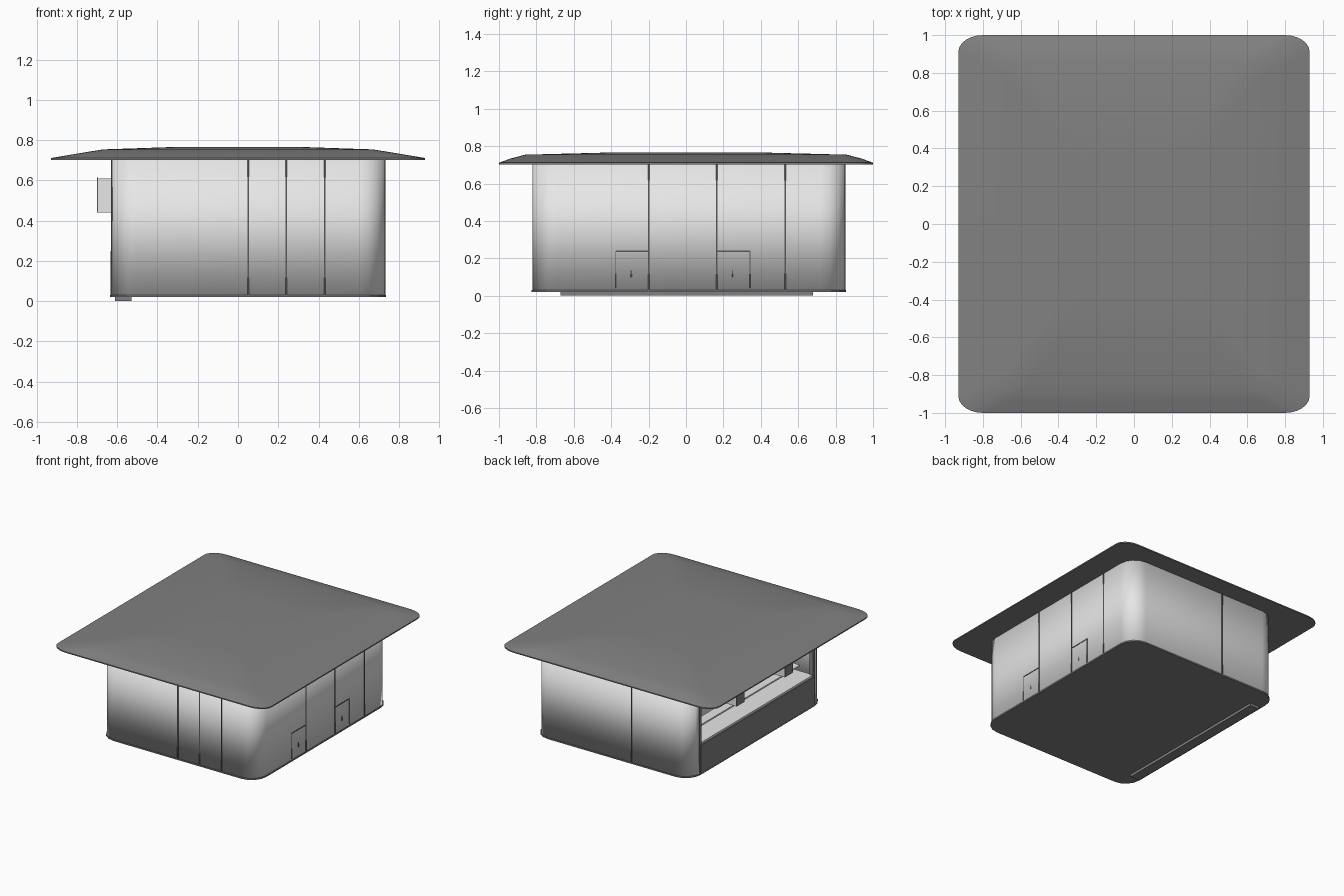
import bpy, bmesh, math

old = bpy.data.objects.get("Cube")
if old:
    bpy.data.objects.remove(old, do_unlink=True)


def material(name, grey):
    m = bpy.data.materials.new(name)
    m.use_nodes = True
    col = (grey, grey, grey, 1)
    m.diffuse_color = col
    m.node_tree.nodes["Principled BSDF"].inputs["Base Color"].default_value = col
    return m


LIGHT = material("light grey wall", 0.8)
DARK = material("dark grey roof", 0.22)
SEAM = material("seam grey", 0.1)

# Body extents
X0, X1, Y0, Y1 = -0.63, 0.73, -0.82, 0.85
Z0, Z1, R = 0.02, 0.705, 0.13


def finish(name, bm, mat, smooth=None):
    bmesh.ops.recalc_face_normals(bm, faces=bm.faces)
    me = bpy.data.meshes.new(name)
    bm.to_mesh(me)
    bm.free()
    ob = bpy.data.objects.new(name, me)
    bpy.context.collection.objects.link(ob)
    me.materials.append(mat)
    if smooth:
        bpy.ops.object.select_all(action='DESELECT')
        ob.select_set(True)
        bpy.context.view_layer.objects.active = ob
        bpy.ops.object.shade_smooth_by_angle(angle=math.radians(smooth))
    return ob


def box(name, x, y, z, mat):
    bm = bmesh.new()
    bmesh.ops.create_cube(bm, size=1)
    for v in bm.verts:
        for i, (a, b) in enumerate((x, y, z)):
            v.co[i] = (a + b) / 2 + v.co[i] * (b - a)
    return finish(name, bm, mat)


def rounded(x0, x1, y0, y1, rx, ry, seg):
    """Rounded rectangle, starting at the left wall's front end, anticlockwise."""
    pts = []
    corners = ((x0 + rx, y0 + ry), (x1 - rx, y0 + ry), (x1 - rx, y1 - ry), (x0 + rx, y1 - ry))
    for k, (cx, cy) in enumerate(corners):
        for i in range(seg + 1):
            a = math.pi + (k + i / seg) * math.pi / 2
            pts.append((cx + rx * math.cos(a), cy + ry * math.sin(a)))
    return pts


def loft(name, rings, mat, smooth=None):
    """Skin (outline, height) rings and cap both ends."""
    bm = bmesh.new()
    loops = [[bm.verts.new((x, y, z)) for x, y in pts] for pts, z in rings]
    n = len(loops[0])
    for a, b in zip(loops, loops[1:]):
        for i in range(n):
            j = (i + 1) % n
            bm.faces.new((a[i], a[j], b[j], b[i]))
    bm.faces.new(loops[0])
    bm.faces.new(loops[-1])
    return finish(name, bm, mat, smooth)


# Roof: thin rim, sloping eaves, almost flat crown
roof_rings = [(rounded(-w, w, -d, d, rx, ry, 6), z) for w, d, rx, ry, z in (
    (0.93, 1.0, 0.13, 0.09, 0.702),
    (0.93, 1.0, 0.13, 0.09, 0.711),
    (0.8, 0.94, 0.12, 0.09, 0.733),
    (0.67, 0.86, 0.1, 0.08, 0.754),
    (0.32, 0.4, 0.06, 0.06, 0.766))]
loft("roof", roof_rings, DARK, 40)

# Floor slab with a narrow rim, and the runner beneath it
e = 0.005
slab = rounded(X0 - e, X1 + e, Y0 - e, Y1 + e, R, R, 4)
loft("floor_slab", [(slab, Z0), (slab, Z0 + 0.01)], DARK)
box("floor_runner", (-0.61, -0.53), (-0.67, 0.68), (0, Z0), DARK)

# Walls: one strip around the body, open on the serving side
bm = bmesh.new()
path = rounded(X0, X1, Y0, Y1, R, R, 4)
low = [bm.verts.new((x, y, Z0 + 0.008)) for x, y in path]
top = [bm.verts.new((x, y, Z1)) for x, y in path]
for i in range(len(path) - 1):
    bm.faces.new((low[i], low[i + 1], top[i + 1], top[i]))
walls = finish("walls", bm, LIGHT, 20)
mod = walls.modifiers.new("thickness", 'SOLIDIFY')
mod.thickness = 0.025
mod.offset = -1

# Serving side: counter front, shelf, lintel and posts
OY0, OY1 = Y0 + R, Y1 - R
box("counter_front", (X0 - 0.004, X0 + 0.02), (OY0, OY1), (0.03, 0.25), DARK)
box("counter_shelf", (X0 + 0.005, X0 + 0.2), (OY0, OY1), (0.25, 0.265), LIGHT)
box("back_shelf", (X0 + 0.12, X0 + 0.2), (OY0, OY1), (0.3, 0.312), LIGHT)
box("lintel", (X0, X0 + 0.025), (OY0, OY1), (0.6, Z1), LIGHT)
for name, y in (("front_post", OY0), ("back_post", OY1)):
    box(name, (X0 - 0.002, X0 + 0.03), (y - 0.012, y + 0.012), (0.03, Z1), DARK)

# Brackets projecting over the counter, with dark face plates
for i, y in enumerate((-0.28, 0.32)):
    box(f"bracket_{i + 1}", (-0.695, X0 + 0.02), (y - 0.05, y + 0.05), (0.44, 0.61), LIGHT)
    box(f"bracket_plate_{i + 1}", (-0.7, -0.695), (y - 0.05, y + 0.05), (0.44, 0.615), DARK)

# Vertical panel seams
P, W = 0.002, 0.004
for i, x in enumerate((0.05, 0.24, 0.43)):
    box(f"front_seam_{i + 1}", (x - W, x + W), (Y0 - P, Y0 + P), (0.03, Z1), SEAM)
for i, y in enumerate((-0.2, 0.165, 0.53)):
    box(f"side_seam_{i + 1}", (X1 - P, X1 + P), (y - W, y + W), (0.03, Z1), SEAM)
box("back_seam", (-0.12 - W, -0.12 + W), (Y1 - P, Y1 + P), (0.03, Z1), SEAM)

# Low service hatches beside the seams, each with a slot handle
for i, (a, b, free) in enumerate(((-0.375, -0.2, -0.375), (0.165, 0.342, 0.342))):
    n = i + 1
    box(f"hatch_top_{n}", (X1 - P, X1 + P), (a, b), (0.234, 0.242), SEAM)
    box(f"hatch_side_{n}", (X1 - P, X1 + P), (free - 0.002, free + 0.002), (0.04, 0.24), SEAM)
    h = (a + b) / 2 - 0.005
    box(f"hatch_handle_{n}", (X1 - P, X1 + P), (h - 0.003, h + 0.003), (0.1, 0.135), SEAM)
